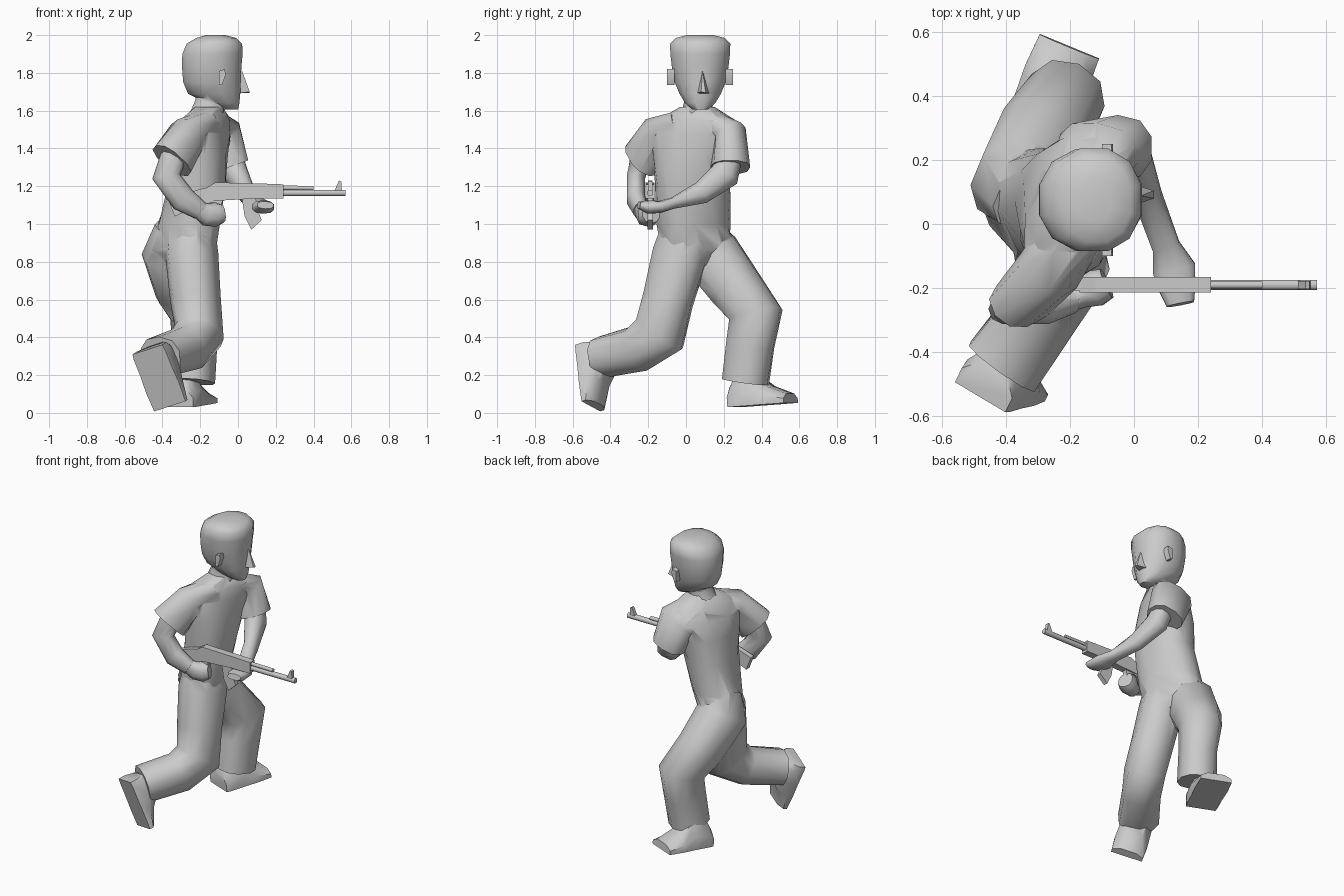
import bpy, bmesh, math
from mathutils import Vector as V


def smooth(ob, angle):
    bpy.ops.object.select_all(action='DESELECT')
    ob.select_set(True)
    bpy.context.view_layer.objects.active = ob
    bpy.ops.object.shade_smooth_by_angle(angle=math.radians(angle))


def loft(name, rings, angle=62):
    """Skin a list of equal-length point rings and cap both ends."""
    bm = bmesh.new()
    rows = [[bm.verts.new(p) for p in r] for r in rings]
    n = len(rows[0])
    for a, b in zip(rows, rows[1:]):
        for i in range(n):
            j = (i + 1) % n
            bm.faces.new((a[i], a[j], b[j], b[i]))
    bm.faces.new(rows[0])
    bm.faces.new(rows[-1])
    bmesh.ops.recalc_face_normals(bm, faces=bm.faces)
    me = bpy.data.meshes.new(name)
    bm.to_mesh(me)
    bm.free()
    ob = bpy.data.objects.new(name, me)
    bpy.context.collection.objects.link(ob)
    smooth(ob, angle)
    return ob


def union(base, others):
    """Merge closed parts into one skin without hidden inner faces."""
    for o in others:
        bpy.context.view_layer.objects.active = base
        m = base.modifiers.new("join", 'BOOLEAN')
        m.operation, m.solver, m.object = 'UNION', 'EXACT', o
        base.modifiers.move(len(base.modifiers) - 1, 0)
        bpy.ops.object.modifier_apply(modifier=m.name)
        bpy.data.objects.remove(o)
    smooth(base, 62)


def ring(c, u, v, a, b, n=10, power=0.85):
    """Rounded-square cross-section with half sizes a, b along u, v."""
    pts = []
    for i in range(n):
        t = 2 * math.pi * (i + 0.5) / n
        q = [math.copysign(abs(f) ** power, f) for f in (math.cos(t), math.sin(t))]
        pts.append(V(c) + V(u) * a * q[0] + V(v) * b * q[1])
    return pts


def tube(name, stations, ref, n=10):
    """Limb through stations (x, y, z, half width along ref, half depth)."""
    ps = [V(s[:3]) for s in stations]
    rings = []
    for i, s in enumerate(stations):
        d1 = (ps[i] - ps[max(i - 1, 0)]).normalized()
        d2 = (ps[min(i + 1, len(ps) - 1)] - ps[i]).normalized()
        t = (d1 + d2).normalized()
        u = (V(ref) - t * t.dot(V(ref))).normalized()
        rings.append(ring(ps[i], u, t.cross(u), s[3], s[4], n))
    return loft(name, rings)


def slab(name, profile, y, half):
    """Side profile in x, z extruded along y."""
    return loft(name, [[(x, y + s * half, z) for x, z in profile] for s in (-1, 1)], 30)


# Torso: z, centre x, centre y, half width, half depth, yaw (shoulders twist over hips)
rings = []
for z, x, y, w, d, yaw in [(0.78, -0.29, 0.05, 0.14, 0.10, 42), (0.86, -0.30, 0.045, 0.20, 0.15, 42),
                           (1.0, -0.26, 0.04, 0.20, 0.15, 25), (1.2, -0.22, 0.035, 0.20, 0.15, 8),
                           (1.36, -0.205, 0.045, 0.22, 0.15, -5), (1.48, -0.19, 0.055, 0.25, 0.135, -18),
                           (1.55, -0.17, 0.055, 0.215, 0.11, -22), (1.62, -0.155, 0.06, 0.09, 0.075, -15)]:
    k = math.radians(yaw)
    rings.append(ring((x, y, z), (math.cos(k), math.sin(k), 0), (-math.sin(k), math.cos(k), 0), d, w, 12))
clothing = loft("clothing", rings)

# Trousers
across = (0.92, -0.38, 0)
left_leg = tube("left_leg", [(-0.33, 0.06, 0.98, 0.11, 0.10), (-0.355, 0.125, 0.85, 0.15, 0.16),
                             (-0.295, 0.265, 0.66, 0.145, 0.145), (-0.225, 0.37, 0.52, 0.13, 0.145),
                             (-0.23, 0.34, 0.36, 0.115, 0.13), (-0.245, 0.315, 0.165, 0.12, 0.125)], across)
right_leg = tube("right_leg", [(-0.245, 0.01, 1.02, 0.115, 0.12), (-0.245, -0.03, 0.84, 0.135, 0.15),
                               (-0.225, -0.095, 0.6, 0.13, 0.135), (-0.205, -0.14, 0.42, 0.125, 0.15),
                               (-0.27, -0.25, 0.34, 0.12, 0.125), (-0.41, -0.445, 0.295, 0.13, 0.11)], across)

# Sleeves
right_sleeve = tube("right_sleeve", [(-0.19, -0.02, 1.535, 0.10, 0.06), (-0.265, -0.145, 1.475, 0.10, 0.10),
                                     (-0.35, -0.24, 1.335, 0.085, 0.125)], (-0.47, 0.88, 0))
left_sleeve = tube("left_sleeve", [(-0.17, 0.12, 1.545, 0.10, 0.06), (-0.11, 0.235, 1.47, 0.135, 0.09),
                                   (-0.05, 0.235, 1.30, 0.115, 0.105)], (1, 0, 0.15))
union(clothing, [left_leg, right_leg, right_sleeve, left_sleeve])

# Head: z, back x, front x, half width
head_shape = [(1.605, -0.08, 0.0, 0.04), (1.64, -0.17, 0.008, 0.08), (1.69, -0.265, 0.012, 0.11),
              (1.75, -0.29, 0.015, 0.135), (1.83, -0.297, 0.018, 0.15), (1.90, -0.295, 0.025, 0.158),
              (1.955, -0.272, 0.022, 0.16), (1.985, -0.22, -0.01, 0.13), (2.0, -0.17, -0.07, 0.07)]
head = loft("head", [ring(((a + b) / 2, 0.075, z), (1, 0, 0), (0, 1, 0), (b - a) / 2 * 1.03, w * 1.03, 12, 0.9)
                     for z, a, b, w in head_shape])
neck = tube("neck", [(-0.165, 0.06, 1.58, 0.09, 0.085), (-0.15, 0.065, 1.64, 0.08, 0.075),
                     (-0.14, 0.07, 1.73, 0.085, 0.08)], (1, 0, 0))
nose = loft("nose", [[(-0.02, 0.08, 1.83), (-0.02, 0.05, 1.69), (-0.02, 0.13, 1.69)],
                     [(0.022, 0.088, 1.81), (0.062, 0.08, 1.70), (0.062, 0.104, 1.695)]])
union(head, [neck, nose])
for side, name in ((-1, "right_ear"), (1, "left_ear")):
    slab(name, [(-0.10, 1.735), (-0.085, 1.735), (-0.065, 1.79), (-0.07, 1.82), (-0.10, 1.81)],
         0.075 + side * 0.155, 0.02)


def shoe(name, heel, fwd, up):
    """Wedge shoe: flat sole, high ankle, low toe."""
    f = V(fwd).normalized()
    r = f.cross(V(up)).normalized()
    u = r.cross(f)
    rows = []
    for s, w, h in [(0, 0.095, 0.10), (0.03, 0.10, 0.15), (0.13, 0.10, 0.17), (0.22, 0.105, 0.095), (0.325, 0.10, 0.05)]:
        c = V(heel) + f * s
        rows.append([c + r * w, c + r * w + u * h * 0.5, c + r * w * 0.55 + u * h,
                     c - r * w * 0.55 + u * h, c - r * w + u * h * 0.5, c - r * w])
    loft(name, rows, 45)


shoe("left_shoe", (-0.325, 0.255, 0.03), (0.38, 0.92, 0.07), (0, 0, 1))
shoe("right_shoe", (-0.48, -0.54, 0.335), (0.115, 0.035, -0.29), (0.46, 0.88, 0.2))

# Bare arms: forearm with hand
right_arm = tube("right_arm", [(-0.34, -0.235, 1.36, 0.06, 0.07), (-0.38, -0.265, 1.25, 0.05, 0.075),
                               (-0.29, -0.265, 1.13, 0.05, 0.07), (-0.20, -0.24, 1.07, 0.04, 0.05)], (0, 1, 0))
right_hand = tube("right_hand", [(-0.225, -0.25, 1.085, 0.03, 0.04), (-0.17, -0.22, 1.05, 0.045, 0.06),
                                 (-0.12, -0.20, 1.05, 0.06, 0.065), (-0.085, -0.185, 1.055, 0.05, 0.05)], (0, 1, 0))
union(right_arm, [right_hand])
tube("left_arm", [(-0.04, 0.24, 1.36, 0.065, 0.06), (-0.01, 0.205, 1.26, 0.065, 0.08),
                  (0.045, 0.08, 1.165, 0.045, 0.06), (0.10, -0.07, 1.11, 0.045, 0.03),
                  (0.125, -0.14, 1.09, 0.07, 0.032), (0.135, -0.20, 1.09, 0.06, 0.036),
                  (0.145, -0.25, 1.10, 0.045, 0.02)], (1, 0, 0))

# Rifle, muzzle towards +x
gy = -0.19
slab("rifle_stock", [(-0.37, 1.13), (-0.335, 1.04), (-0.20, 1.10), (-0.13, 1.115), (-0.13, 1.20), (-0.2, 1.185)], gy, 0.018)
slab("rifle_body", [(-0.17, 1.12), (0.10, 1.135), (0.24, 1.135), (0.24, 1.21), (0.10, 1.215), (-0.12, 1.22), (-0.17, 1.19)], gy, 0.024)
slab("rifle_grip", [(-0.13, 1.13), (-0.08, 1.13), (-0.11, 1.02), (-0.155, 1.03)], gy, 0.016)
slab("rifle_magazine", [(0.02, 1.14), (0.095, 1.14), (0.10, 1.09), (0.125, 1.02), (0.07, 0.97), (0.035, 1.04)], gy, 0.015)
tube("rifle_barrel", [(0.2, gy, 1.165, 0.017, 0.017), (0.57, gy, 1.165, 0.017, 0.017)], (0, 1, 0), 8)
tube("rifle_gas_tube", [(0.2, gy, 1.193, 0.012, 0.012), (0.40, gy, 1.19, 0.012, 0.012)], (0, 1, 0), 8)
slab("rifle_front_sight", [(0.51, 1.175), (0.55, 1.175), (0.547, 1.225), (0.535, 1.23)], gy, 0.012)
